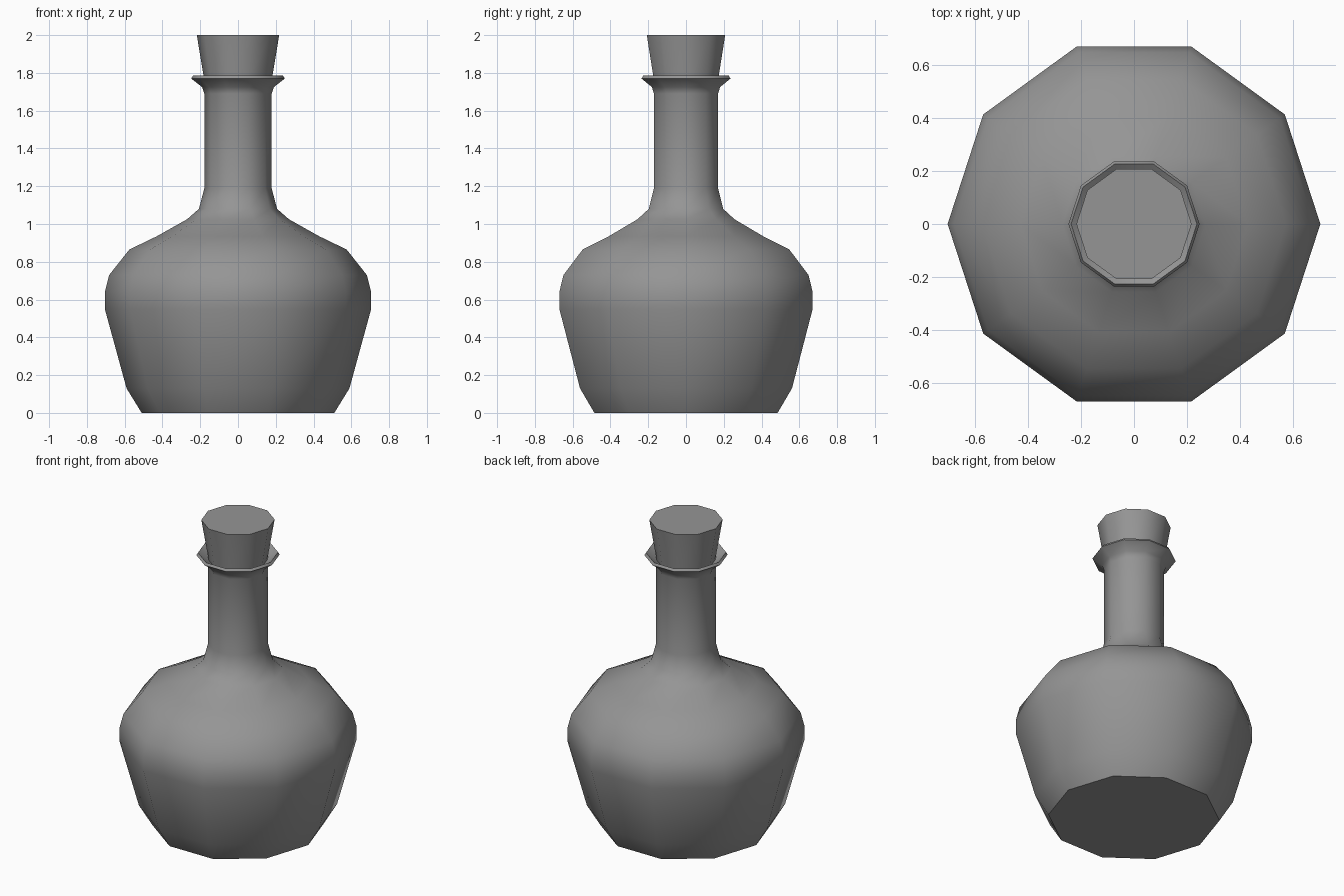
import bpy
import bmesh
import math

cube = bpy.data.objects.get("Cube")
if cube:
    bpy.data.objects.remove(cube, do_unlink=True)

SIDES = 10


def make_material(name, grey):
    mat = bpy.data.materials.new(name)
    mat.use_nodes = True
    colour = (grey, grey, grey, 1)
    mat.diffuse_color = colour
    mat.node_tree.nodes["Principled BSDF"].inputs["Base Color"].default_value = colour
    return mat


def lathe(name, profile, mat, cap_end=True):
    """Spin (radius, height) points around z and cap the ends."""
    bm = bmesh.new()
    rings = []
    for r, z in profile:
        angles = [math.tau * i / SIDES for i in range(SIDES)]
        rings.append([bm.verts.new((r * math.cos(a), r * math.sin(a), z)) for a in angles])
    for low, high in zip(rings, rings[1:]):
        for i in range(SIDES):
            j = (i + 1) % SIDES
            bm.faces.new((low[i], low[j], high[j], high[i]))
    bm.faces.new(rings[0][::-1])
    if cap_end:
        bm.faces.new(rings[-1])
    mesh = bpy.data.meshes.new(name)
    bm.to_mesh(mesh)
    bm.free()
    mesh.materials.append(mat)
    obj = bpy.data.objects.new(name, mesh)
    bpy.context.collection.objects.link(obj)
    bpy.ops.object.select_all(action="DESELECT")
    obj.select_set(True)
    bpy.context.view_layer.objects.active = obj
    bpy.ops.object.shade_smooth_by_angle(angle=math.radians(42))
    return obj


grey = make_material("grey", 0.3)

# Body, shoulder, neck and flared lip that funnels back into the neck
lathe("bottle", [
    (0.51, 0), (0.59, 0.13), (0.705, 0.55), (0.705, 0.64), (0.682, 0.73),
    (0.575, 0.865), (0.43, 0.935), (0.27, 1.025), (0.207, 1.08), (0.178, 1.19),
    (0.178, 1.69), (0.19, 1.725), (0.248, 1.77), (0.238, 1.785),
    (0.172, 1.735), (0.165, 1.65),
], grey, cap_end=False)

# Tapered stopper
lathe("stopper", [(0.165, 1.66), (0.18, 1.77), (0.218, 2.0)], grey)
